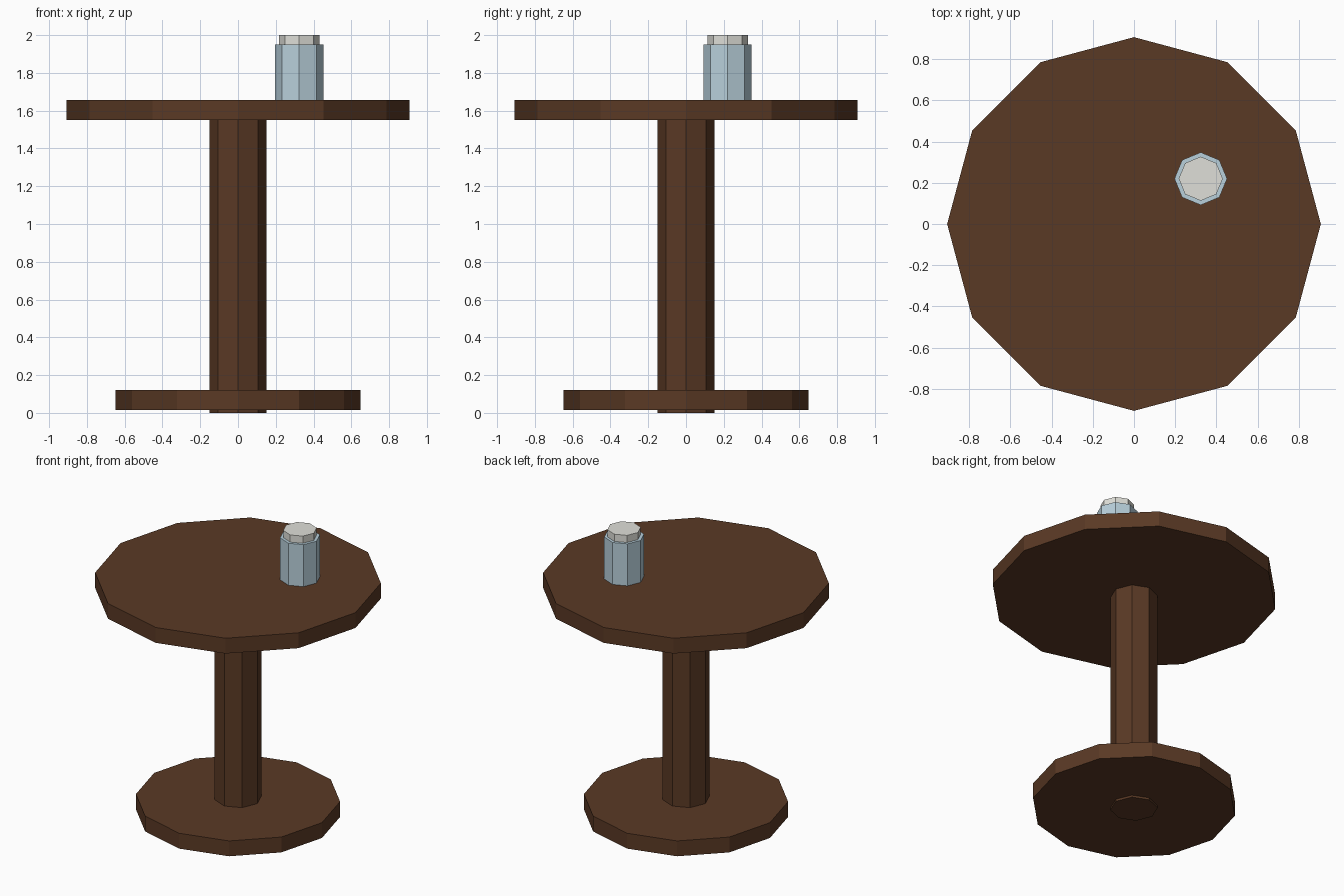
import bpy

if "Cube" in bpy.data.objects:
    bpy.data.objects.remove(bpy.data.objects["Cube"])


def material(name, rgb):
    m = bpy.data.materials.new(name)
    m.diffuse_color = (*rgb, 1.0)
    m.use_nodes = True
    m.node_tree.nodes["Principled BSDF"].inputs["Base Color"].default_value = m.diffuse_color
    return m


wood = material("dark_wood", (0.102, 0.041, 0.018))
glass = material("pale_blue_glass", (0.48, 0.63, 0.71))
foam = material("off_white_foam", (0.74, 0.74, 0.69))


def prism(name, sides, radius, z0, z1, mat, x=0.0, y=0.0):
    """Flat-sided upright cylinder with a corner on the x axis."""
    bpy.ops.mesh.primitive_cylinder_add(
        vertices=sides, radius=radius, depth=z1 - z0,
        location=(x, y, (z0 + z1) / 2))
    ob = bpy.context.object
    ob.name = name
    ob.data.materials.append(mat)
    return ob


# Table: foot, column and round top
prism("table_base", 12, 0.648, 0.015, 0.122, wood)
prism("table_column", 8, 0.15, 0.0, 1.56, wood)
prism("table_top", 12, 0.907, 1.55, 1.657, wood)

# Drink standing off-centre on the top
cup_x, cup_y = 0.324, 0.22
prism("cup", 8, 0.128, 1.657, 1.95, glass, cup_x, cup_y)
prism("foam_head", 8, 0.107, 1.94, 2.0, foam, cup_x, cup_y)
